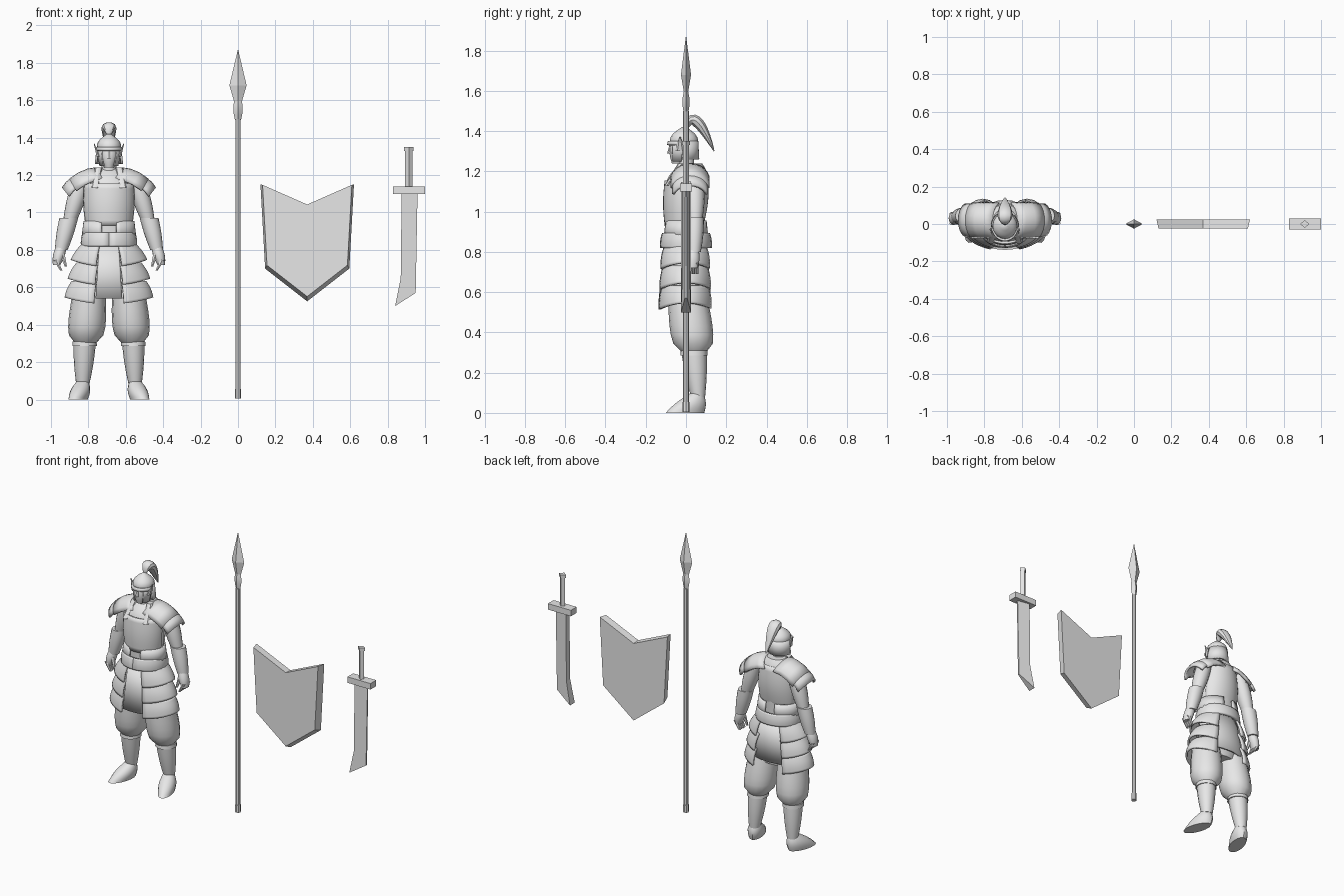
import bpy, bmesh
from math import sin, cos, radians, pi
from mathutils import Vector

cube = bpy.data.objects.get("Cube")
if cube:
    bpy.data.objects.remove(cube)

grey = bpy.data.materials.new("plain_grey")
grey.use_nodes = True
grey.diffuse_color = (0.8, 0.8, 0.8, 1)
grey.node_tree.nodes["Principled BSDF"].inputs["Base Color"].default_value = grey.diffuse_color

FIGURE_X = -0.69
FULL_TURN = 360


def skin(name, rows, solid=True, thickness=0, crease=35):
    """Join rows of points into a capped solid, or into a plate with a thickness."""
    bm = bmesh.new()
    verts = [[bm.verts.new(point) for point in row] for row in rows]
    count = len(rows[0])
    for lower, upper in zip(verts, verts[1:]):
        for i in range(count if solid else count - 1):
            j = (i + 1) % count
            bm.faces.new((lower[i], lower[j], upper[j], upper[i]))
    if solid:
        bm.faces.new(verts[0])
        bm.faces.new(verts[-1])
    bmesh.ops.recalc_face_normals(bm, faces=bm.faces)
    mesh = bpy.data.meshes.new(name)
    bm.to_mesh(mesh)
    bm.free()
    mesh.materials.append(grey)
    part = bpy.data.objects.new(name, mesh)
    bpy.context.collection.objects.link(part)
    if thickness:
        modifier = part.modifiers.new("thickness", "SOLIDIFY")
        modifier.thickness, modifier.offset = thickness, 0
    bpy.ops.object.select_all(action="DESELECT")
    part.select_set(True)
    bpy.context.view_layer.objects.active = part
    bpy.ops.object.shade_smooth_by_angle(angle=radians(crease))


def sweep(name, low, high, low_size, high_size, bulge=0, skew=1, side=1, arc=None,
          thickness=0.012, lift=0, yaw=0, sides=16, origin=FIGURE_X):
    """Elliptical rings from low to high; an arc (degrees from the front) makes a plate."""
    low, high = Vector(low), Vector(high)
    low_size, high_size = Vector(low_size), Vector(high_size)
    start, end = arc or (0, FULL_TURN)
    steps = 8 if bulge else 2
    rows = []
    for step in range(steps + 1):
        t = step / steps
        centre = low.lerp(high, t)
        swell = bulge * sin(pi * t ** skew)
        width, depth = (radius + swell for radius in low_size.lerp(high_size, t))
        row = []
        for i in range(sides + 1 if arc else sides):
            a = radians(start + (end - start) * i / sides)
            u, v = width * sin(a), -depth * cos(a)
            x = centre.x + u * cos(yaw) - v * sin(yaw)
            y = centre.y + u * sin(yaw) + v * cos(yaw)
            row.append((origin + side * x, y, centre.z + lift * (1 - t) * sin(a) ** 2))
        rows.append(row)
    skin(name, rows, solid=not arc, thickness=thickness if arc else 0)


def shoulder_guard(name, side, inner, outer, depth, drop):
    """A plate arched from front to back over the shoulder."""
    inner, outer = Vector(inner), Vector(outer)
    rows = []
    for step in range(4):
        t = step / 3
        ridge = inner.lerp(outer, t)
        ridge.y += 0.015 * sin(pi * t)
        row = []
        for i in range(-5, 6):
            a = radians(15 * i)
            fall = 1 - cos(a)
            x = ridge.x - 0.045 * fall
            row.append((FIGURE_X + side * x, 0.02 + depth * sin(a), ridge.y - drop * fall))
        rows.append(row)
    skin(name, rows, solid=False, thickness=0.014)


def slab(name, outline, thickness_at, inset=1, middle=(0, 0)):
    """An upright plate from an x-z outline; inset shrinks its front about the middle."""
    mx, mz = middle
    front = [(mx + (x - mx) * inset, -thickness_at(x), mz + (z - mz) * inset) for x, z in outline]
    back = [(x, thickness_at(x), z) for x, z in outline]
    skin(name, [front, back], crease=10)


# Torso and cuirass
sweep("torso", (0, 0, .82), (0, 0, 1.15), (.12, .09), (.135, .1))
sweep("shoulders", (0, 0, 1.14), (0, .03, 1.24), (.135, .1), (.06, .05), bulge=.015)
sweep("neck", (0, 0, 1.2), (0, 0, 1.3), (.04, .04), (.04, .04))
sweep("breastplate", (0, 0, .93), (0, 0, 1.155), (.12, .1), (.128, .1), bulge=.008, arc=(-85, 85))
sweep("backplate", (0, 0, .93), (0, .02, 1.2), (.12, .08), (.1, .08), bulge=.015, arc=(105, 255))

# Belt, hips and hanging cloth
sweep("belt", (0, 0, .82), (0, 0, .89), (.14, .118), (.132, .11), bulge=.004,
      arc=(0, FULL_TURN), thickness=.02, sides=24)
sweep("hips", (0, .01, .54), (0, 0, .84), (.12, .08), (.12, .09), bulge=.02)
sweep("front_panel", (0, 0, .54), (0, 0, .82), (.205, .132), (.15, .105), arc=(-20, 20))
sweep("back_panel", (0, 0, .57), (0, 0, .82), (.19, .118), (.135, .1), arc=(140, 220))

# Head and helmet
sweep("head", (0, -.04, 1.24), (0, -.01, 1.36), (.025, .03), (.05, .06), bulge=.012)
sweep("nose", (0, -.08, 1.29), (0, -.07, 1.34), (.013, .014), (.006, .01), sides=6)
sweep("helmet_dome", (0, -.01, 1.34), (0, -.01, 1.42), (.064, .07), (.01, .01), bulge=.02)
sweep("brow_band", (0, -.01, 1.33), (0, -.01, 1.35), (.067, .078), (.066, .074), arc=(-80, 80))
sweep("neck_guard", (0, -.01, 1.26), (0, -.01, 1.35), (.07, .07), (.06, .065), arc=(85, 275))

for side, label in ((1, "left_"), (-1, "right_")):
    # Cheeks, helmet wings and shoulder straps
    sweep(label + "cheek_guard", (0, -.02, 1.25), (0, -.01, 1.35), (.045, .055), (.062, .07),
          side=side, arc=(38, 88))
    sweep(label + "helmet_wing", (.055, -.03, 1.3), (.08, -.03, 1.37), (.012, .025), (.002, .004),
          side=side, sides=6)
    sweep(label + "shoulder_strap", (.075, -.095, 1.13), (.055, -.02, 1.24), (.02, .012), (.02, .02),
          side=side, sides=8)

    # Waist lappets and overlapping skirt tiers
    sweep(label + "waist_lappet", (0, 0, .87), (0, 0, .955), (.14, .11), (.13, .1),
          side=side, arc=(17, 165))
    for tier in range(3):
        top = .83 - .1 * tier
        sweep(f"{label}skirt_tier_{tier + 1}", (0, 0, top - .12), (0, 0, top),
              (.2 + .016 * tier, .13 + .004 * tier), (.14 + .028 * tier, .11 + .006 * tier),
              side=side, arc=(20, 152), bulge=.006, lift=.035)

    # Legs and feet
    sweep(label + "trouser", (.125, .04, .3), (.1, 0, .65), (.055, .06), (.08, .09),
          bulge=.038, skew=.5, side=side)
    sweep(label + "boot", (.14, .06, .08), (.13, .04, .3), (.035, .035), (.06, .063),
          bulge=.004, side=side)
    sweep(label + "boot_cuff", (.13, .04, .285), (.13, .04, .31), (.066, .068), (.064, .066), side=side)
    sweep(label + "foot", (.165, -.005, 0), (.14, .055, .1), (.045, .1), (.03, .03),
          bulge=.012, side=side, yaw=.3)

    # Arms and hands
    sweep(label + "upper_arm", (.21, .045, .95), (.14, .04, 1.19), (.035, .035), (.045, .045),
          bulge=.01, side=side)
    sweep(label + "bracer", (.255, .04, .8), (.215, .045, .97), (.034, .034), (.05, .045),
          bulge=.004, side=side)
    sweep(label + "hand", (.28, .03, .72), (.255, .035, .82), (.02, .028), (.027, .026),
          bulge=.008, side=side)
    sweep(label + "thumb", (.23, .01, .71), (.25, .02, .78), (.007, .007), (.015, .014),
          side=side, sides=6)
    for finger in range(4):
        y = .004 + .017 * finger
        sweep(f"{label}finger_{finger + 1}", (.255, y, .69), (.285, y, .745), (.007, .007), (.013, .009),
              side=side, sides=6)

    # Shoulder guards
    shoulder_guard(label + "upper_shoulder_guard", side, (.065, 1.235), (.208, 1.175), depth=.093, drop=.08)
    shoulder_guard(label + "lower_shoulder_guard", side, (.18, 1.18), (.246, 1.13), depth=.086, drop=.06)

# Plume curling up and back
root, crown, tip = Vector((0, 0, 1.4)), Vector((0, .03, 1.55)), Vector((0, .14, 1.3))
rows = []
for step in range(13):
    t = step / 12
    first, second = root.lerp(crown, t), crown.lerp(tip, t)
    normal = Vector((1, 0, 0)).cross((second - first).normalized())
    fullness = .08 + sin(pi * t) ** .8
    rows.append([first.lerp(second, t) + normal * (.027 * fullness * sin(a))
                 + Vector((.037 * fullness * cos(a) + FIGURE_X, 0, 0))
                 for a in (radians(36 * i) for i in range(10))])
skin("plume", rows)

# Spear
sweep("spear_shaft", (0, 0, .01), (0, 0, 1.5), (.014, .014), (.014, .014), sides=8, origin=0)
sweep("spear_butt", (0, 0, .005), (0, 0, .055), (.017, .017), (.017, .017), sides=8, origin=0)
sweep("spear_socket", (0, 0, 1.495), (0, 0, 1.6), (.016, .012), (.02, .01), bulge=.007, sides=4, origin=0)
sweep("spear_head_base", (0, 0, 1.59), (0, 0, 1.68), (.02, .01), (.046, .025), sides=4, origin=0)
sweep("spear_point", (0, 0, 1.68), (0, 0, 1.87), (.046, .025), (.001, .001), sides=4, origin=0)

# Shield with a narrower front
slab("shield", [(.37, 1.04), (.62, 1.15), (.595, .7), (.37, .525), (.145, .7), (.12, 1.15)],
     lambda x: .025, inset=.955, middle=(.37, 1.1))

# Sword, its spine thicker than its cutting edge
slab("sword_blade", [(.875, 1.11), (.87, .65), (.84, .5), (.95, .57), (.96, 1.11)],
     lambda x: .18 * (.98 - x))
slab("sword_guard", [(.83, 1.1), (1, 1.1), (1, 1.14), (.83, 1.14)], lambda x: .03)
sweep("sword_grip", (0, 0, 1.13), (0, 0, 1.34), (.02, .016), (.02, .016), sides=4, origin=.913)
sweep("sword_pommel", (0, 0, 1.33), (0, 0, 1.35), (.025, .02), (.025, .02), sides=4, origin=.913)
